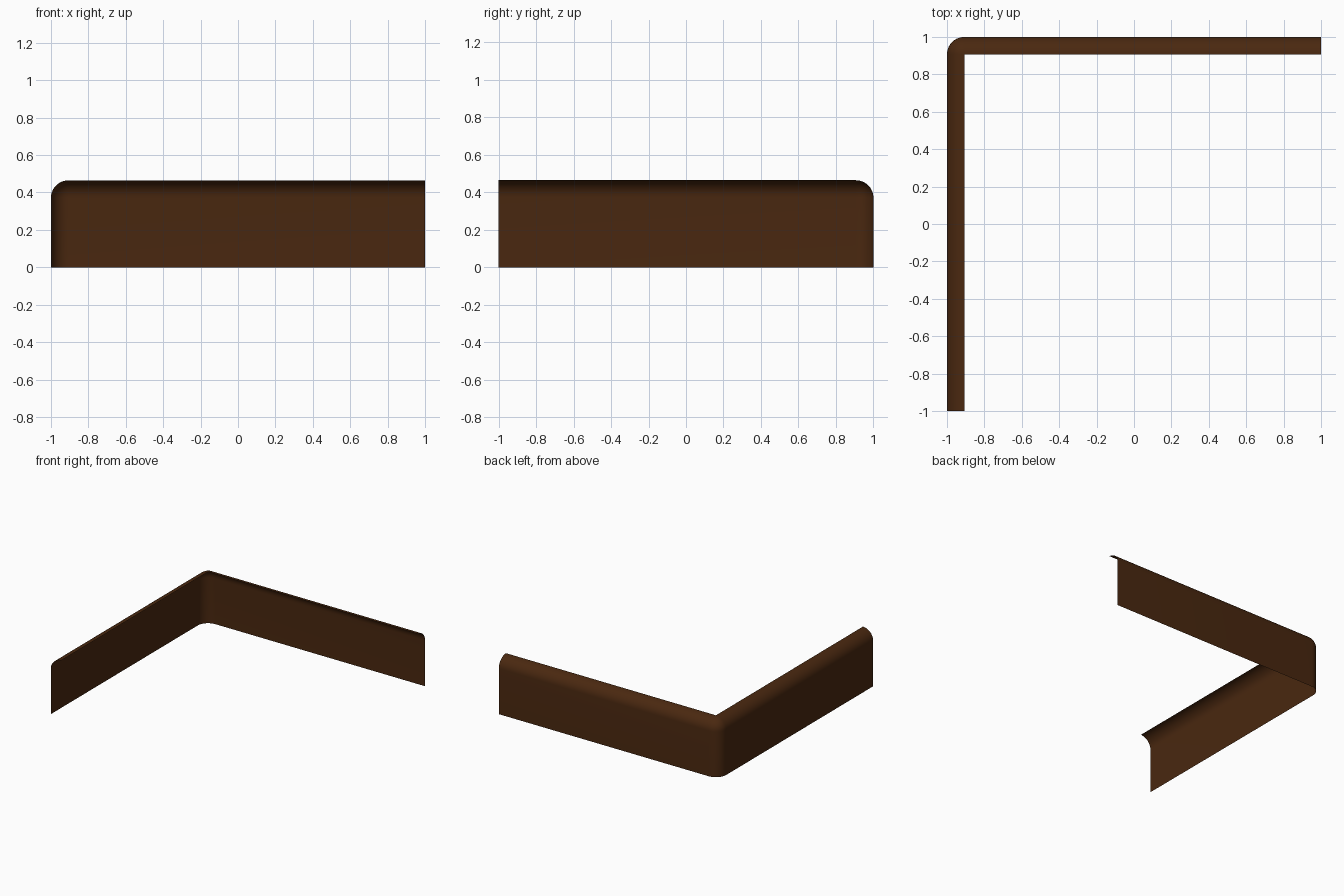
import bpy, bmesh, math

if "Cube" in bpy.data.objects:
    bpy.data.objects.remove(bpy.data.objects["Cube"])

R, H, SEG = 0.093, 0.465, 10   # bend radius, wall height, bend segments
quarter = [math.pi / 2 * i / SEG for i in range(SEG + 1)]

# Profile: (distance from bend centre line, height), vertical wall then inward curl
profile = [(R, 0.0)] + [(R * math.cos(a), H - R + R * math.sin(a)) for a in quarter]


def path(r):
    """L-shaped plan line with a rounded corner of radius r."""
    cx, cy = -1 + R, 1 - R
    arc = [(cx - r * math.cos(a), cy + r * math.sin(a)) for a in quarter]
    return [(cx - r, -1)] + arc + [(1, cy + r)]


# Sweep the profile along the path as a thin open shell
bm = bmesh.new()
rows = [[bm.verts.new((x, y, z)) for x, y in path(r)] for r, z in profile]
for low, high in zip(rows, rows[1:]):
    for i in range(len(low) - 1):
        bm.faces.new((low[i + 1], low[i], high[i], high[i + 1]))
bmesh.ops.remove_doubles(bm, verts=bm.verts[:], dist=1e-5)
bm.normal_update()

mesh = bpy.data.meshes.new("corner_trim")
bm.to_mesh(mesh)
bm.free()
trim = bpy.data.objects.new("corner_trim", mesh)
bpy.context.collection.objects.link(trim)

# Dark brown finish
brown = bpy.data.materials.new("dark_brown")
brown.diffuse_color = (0.068, 0.021, 0.005, 1)
brown.use_nodes = True
brown.node_tree.nodes["Principled BSDF"].inputs["Base Color"].default_value = brown.diffuse_color
mesh.materials.append(brown)

bpy.context.view_layer.objects.active = trim
trim.select_set(True)
bpy.ops.object.shade_smooth_by_angle(angle=math.radians(40))
